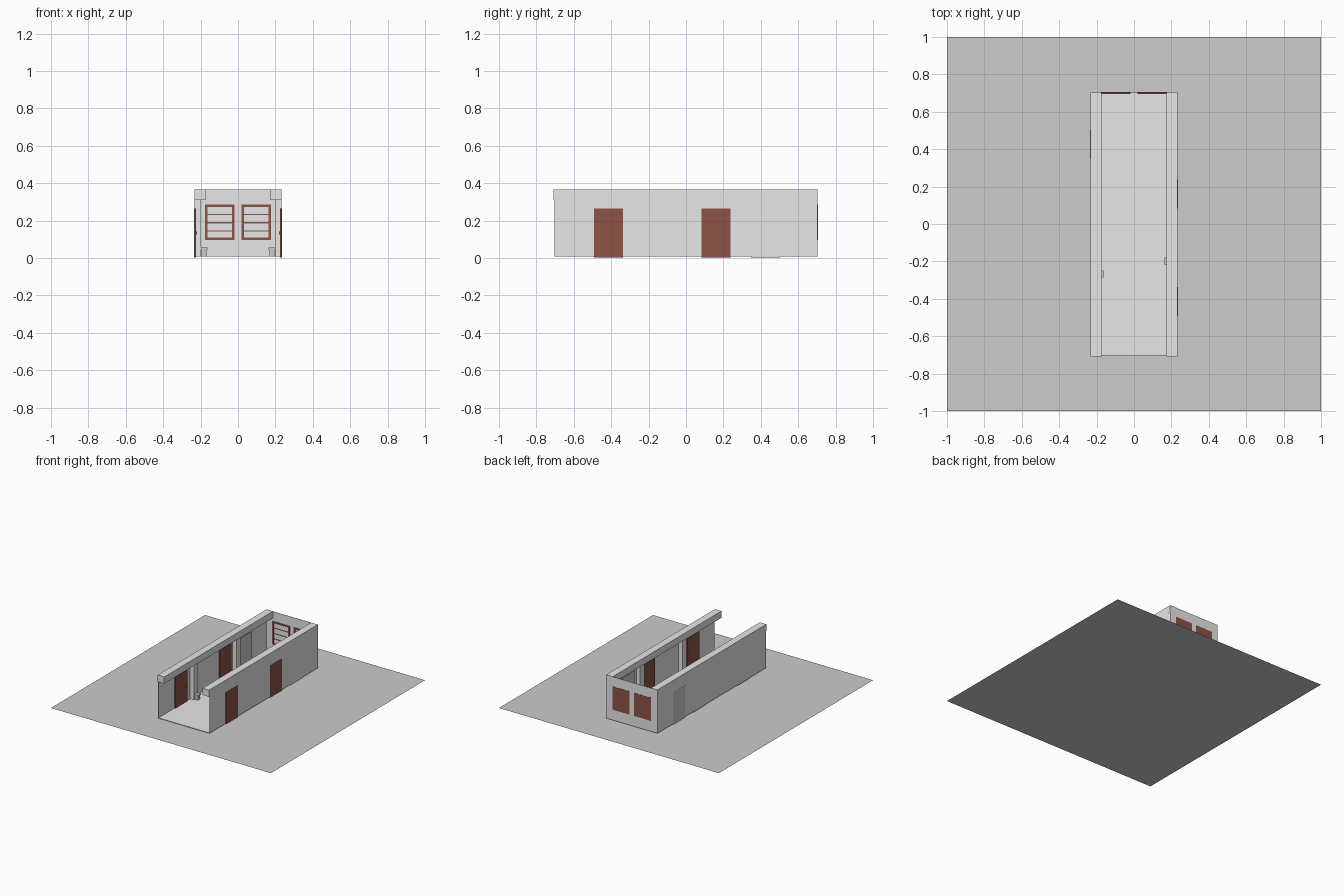
import bpy
import bmesh

if "Cube" in bpy.data.objects:
    bpy.data.objects.remove(bpy.data.objects["Cube"])


def material(name, r, g, b):
    m = bpy.data.materials.new(name)
    m.diffuse_color = (r, g, b, 1)
    m.use_nodes = True
    m.node_tree.nodes["Principled BSDF"].inputs["Base Color"].default_value = m.diffuse_color
    return m


WALL = material("pale_wall", 0.8, 0.8, 0.8)
GROUND = material("ground_grey", 0.605, 0.605, 0.605)
WOOD = material("red_brown_wood", 0.262, 0.087, 0.063)
METAL = material("dark_metal", 0.25, 0.25, 0.25)


def add_mesh(name, bm, mat):
    me = bpy.data.meshes.new(name)
    bm.to_mesh(me)
    bm.free()
    me.materials.append(mat)
    ob = bpy.data.objects.new(name, me)
    bpy.context.collection.objects.link(ob)
    return ob


def box(name, x, y, z, mat):
    """Box from three (low, high) ranges."""
    bm = bmesh.new()
    bmesh.ops.create_cube(bm, size=1)
    for v in bm.verts:
        for i, (lo, hi) in enumerate((x, y, z)):
            v.co[i] = lo if v.co[i] < 0 else hi
    return add_mesh(name, bm, mat)


def sided(s, lo, hi):
    """Range of x distances on the left (-1) or right (1) side."""
    return (lo, hi) if s > 0 else (-hi, -lo)


# Ground sheet
bm = bmesh.new()
bmesh.ops.create_grid(bm, x_segments=1, y_segments=1, size=1)
add_mesh("ground", bm, GROUND)

# Corridor shell, open at the front and top
box("floor", (-0.233, 0.233), (-0.703, 0.703), (0.008, 0.011), WALL)
box("back_wall", (-0.233, 0.233), (0.701, 0.703), (0.01, 0.365), WALL)

for s, side in ((-1, "left"), (1, "right")):
    box(side + "_wall", sided(s, 0.231, 0.233), (-0.703, 0.703), (0.01, 0.365), WALL)
    box(side + "_beam", sided(s, 0.174, 0.2332), (-0.709, 0.7025), (0.31, 0.3655), WALL)

    # Pillars under the beam
    for y in (-0.263, 0.287):
        box(side + "_pillar", sided(s, 0.197, 0.232), (y - 0.028, y + 0.028), (0.01, 0.312), WALL)

    # Wooden doors; those on the right show on the outside too
    outer = 0.2345 if s > 0 else 0.2325
    for y in (-0.415, 0.16):
        box(side + "_door", sided(s, 0.224, outer), (y - 0.077, y + 0.077), (0.003, 0.265), WOOD)
        box(side + "_door_handle", sided(s, 0.219, 0.225), (y + 0.052, y + 0.062), (0.125, 0.142), METAL)

    # Grey door near the back; shows outside on the left
    outer = 0.2345 if s < 0 else 0.2325
    box(side + "_grey_door", sided(s, 0.224, outer), (0.348, 0.502), (0.003, 0.265), GROUND)

    # Small bin with an overhanging lid beside the pillar
    y = -0.267 if s < 0 else -0.198
    box(side + "_bin", sided(s, 0.168, 0.194), (y - 0.014, y + 0.014), (0.011, 0.046), GROUND)
    box(side + "_bin_lid", sided(s, 0.163, 0.197), (y - 0.018, y + 0.018), (0.046, 0.055), GROUND)

    # Window: wooden backing, pale panes, raised frame and slats
    lo, hi, bottom, top, w = 0.02, 0.176, 0.095, 0.285, 0.013
    box(side + "_window_back", sided(s, lo, hi), (0.699, 0.7045), (bottom, top), WOOD)
    box(side + "_window_pane", sided(s, lo + w, hi - w), (0.698, 0.6995), (bottom + w, top - w), WALL)
    for a, b in ((lo, lo + w), (hi - w, hi)):
        box(side + "_window_upright", sided(s, a, b), (0.695, 0.7), (bottom, top), WOOD)
    for a, b in ((bottom, bottom + w), (top - w, top)):
        box(side + "_window_rail", sided(s, lo + w, hi - w), (0.695, 0.7), (a, b), WOOD)
    for z in (0.233, 0.188, 0.144):
        box(side + "_window_slat", sided(s, lo + w, hi - w), (0.696, 0.699), (z - 0.003, z + 0.003), WOOD)
